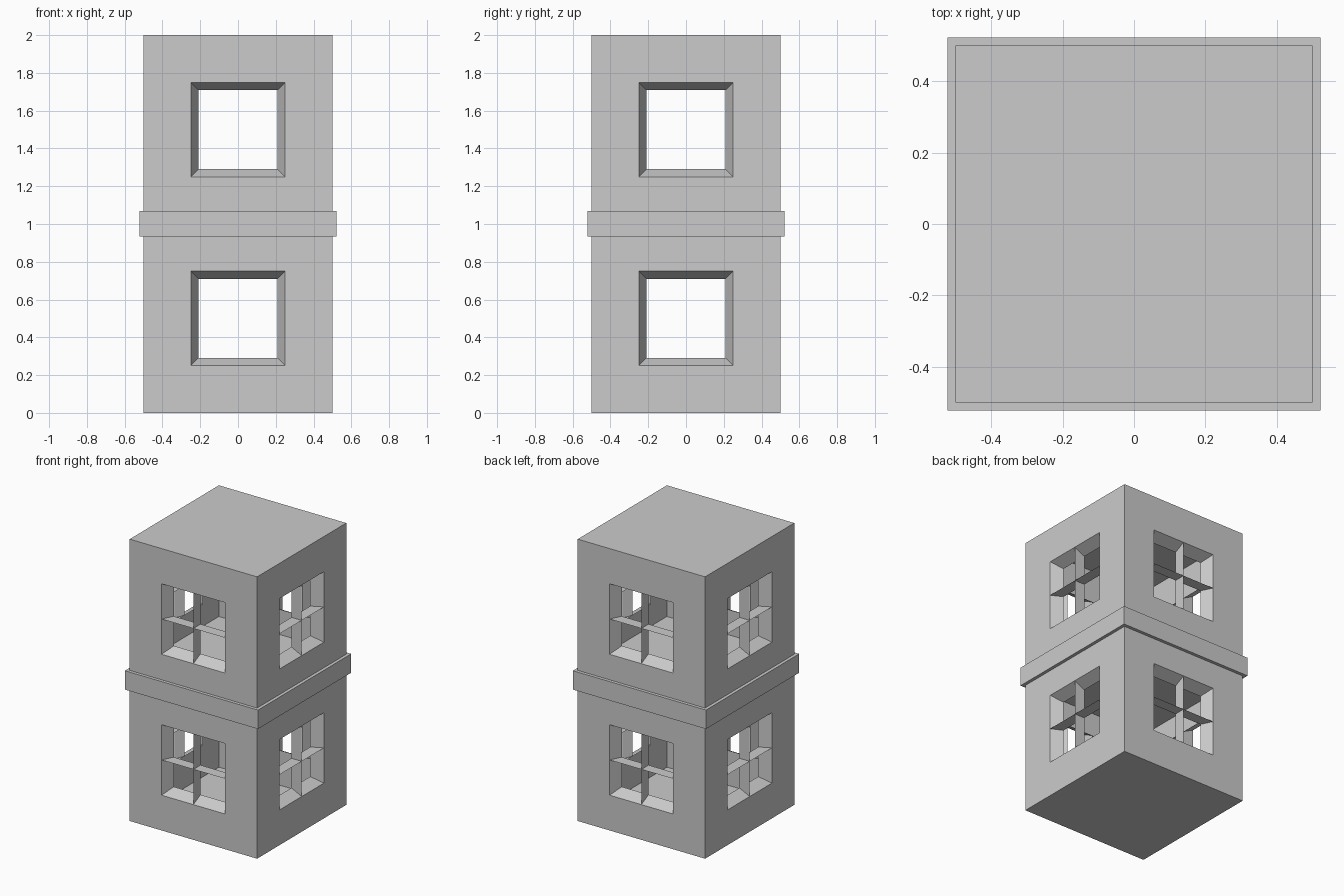
import bpy
import bmesh

if "Cube" in bpy.data.objects:
    bpy.data.objects.remove(bpy.data.objects["Cube"])


def add_object(name, bm, location):
    mesh = bpy.data.meshes.new(name)
    bm.to_mesh(mesh)
    bm.free()
    obj = bpy.data.objects.new(name, mesh)
    obj.location = location
    bpy.context.collection.objects.link(obj)
    return obj


def window_block(name, z):
    # unit cube cut into a 4 x 4 grid per side
    bm = bmesh.new()
    bmesh.ops.create_cube(bm, size=1)
    bmesh.ops.subdivide_edges(bm, edges=bm.edges[:], cuts=3, use_grid_fill=True)
    bm.normal_update()

    # the four middle squares of each upright side are the window panes
    panes = []
    for f in bm.faces:
        c = f.calc_center_median()
        across = c.y if abs(f.normal.x) > 0.5 else c.x
        if abs(f.normal.z) < 0.5 and abs(across) < 0.25 and abs(c.z) < 0.25:
            panes.append(f)
    edges = list({e for f in panes for e in f.edges})
    bmesh.ops.delete(bm, geom=panes, context='FACES_ONLY')

    # pane edges pulled toward the centre form tapered reveals and thin cross bars
    out = bmesh.ops.extrude_edge_only(bm, edges=edges)
    for v in out['geom']:
        if isinstance(v, bmesh.types.BMVert):
            v.co *= 0.84
    return add_object(name, bm, (0, 0, z))


# two stacked storeys
window_block("lower_storey", 0.5)
window_block("upper_storey", 1.5)

# projecting band between the storeys
bm = bmesh.new()
bmesh.ops.create_cube(bm, size=1)
bmesh.ops.scale(bm, vec=(1.045, 1.045, 0.134), verts=bm.verts[:])
add_object("middle_band", bm, (0, 0, 1.002))
